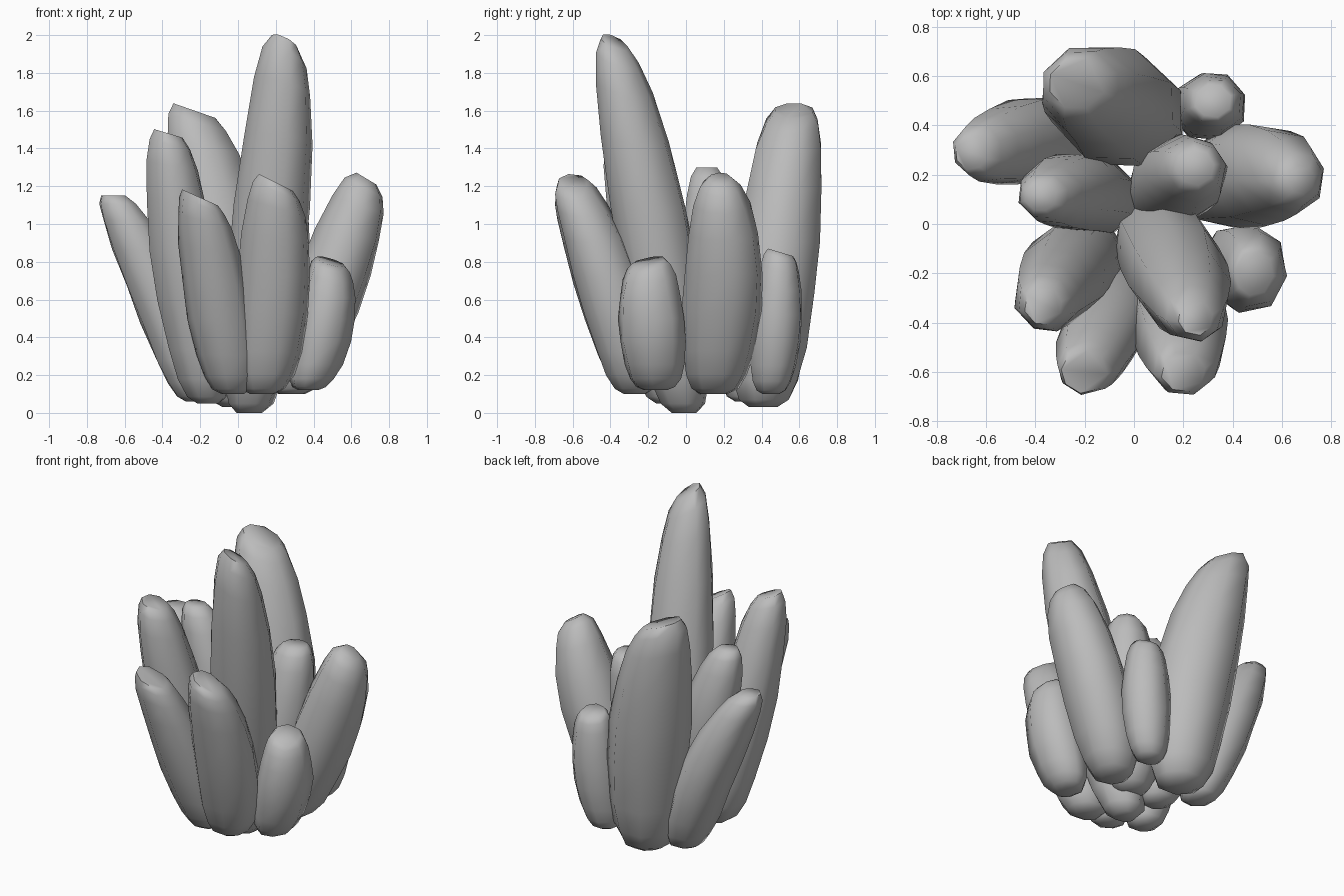
import bpy, math, random

cube = bpy.data.objects.get("Cube")
if cube:
    bpy.data.objects.remove(cube, do_unlink=True)
random.seed(7)

stone = bpy.data.materials.new("grey_crystal")
stone.use_nodes = True
grey = (0.5, 0.5, 0.5, 1)
stone.diffuse_color = grey
stone.node_tree.nodes["Principled BSDF"].inputs["Base Color"].default_value = grey

SIDES = 8
# Shared barrel profile: (fraction of height, fraction of radius)
PROFILE = [(0, .34), (.025, .6), (.09, .79), (.2, .93), (.38, 1.02), (.56, 1.02),
           (.74, .91), (.88, .75), (.96, .58), (1, .36)]


def bend(a, b, c, t):
    """Smooth path through a, b and c at t = 0, 0.5 and 1."""
    return a * (2*t - 1) * (t - 1) + 4*b*t*(1 - t) + c*t*(2*t - 1)


def crystal(name, z, base, mid, tip, radius, tilt=(0, 0), blunt=0):
    """Bent, tapered prism with a slanted tip; blunt widens (or narrows) the tip."""
    turn = random.uniform(0, math.tau / SIDES)
    angles = [turn + math.tau * (i + random.uniform(-.12, .12)) / SIDES for i in range(SIDES)]
    verts, faces = [], []
    for t, r in PROFILE:
        if t > .6:
            r += (1 - r) * blunt
        cx, cy = (bend(base[k], mid[k], tip[k], t) for k in (0, 1))
        for a in angles:
            wobble = r * random.uniform(.98, 1.04)
            dx = radius[0] * wobble * math.cos(a)
            dy = radius[1] * wobble * math.sin(a)
            slant = (tilt[0] * dx + tilt[1] * dy) * t**4
            verts.append((cx + dx, cy + dy, z[0] + t * (z[1] - z[0]) + slant))
    for row in range(len(PROFILE) - 1):
        for i in range(SIDES):
            j = (i + 1) % SIDES
            lo, hi = row * SIDES, (row + 1) * SIDES
            faces.append((lo + i, lo + j, hi + j, hi + i))
    faces.append(tuple(reversed(range(SIDES))))
    faces.append(tuple(range(len(verts) - SIDES, len(verts))))
    mesh = bpy.data.meshes.new(name)
    mesh.from_pydata(verts, [], faces)
    mesh.materials.append(stone)
    obj = bpy.data.objects.new(name, mesh)
    bpy.context.collection.objects.link(obj)
    bpy.ops.object.select_all(action='DESELECT')
    obj.select_set(True)
    bpy.context.view_layer.objects.active = obj
    bpy.ops.object.shade_smooth_by_angle(angle=math.radians(68))


# Tall crystals
crystal("tall_crystal", (0, 1.96), (.06, -.01), (.17, -.18), (.25, -.38), (.2, .2), (-.5, -.4))
crystal("back_crystal", (.03, 1.6), (0, .41), (-.07, .48), (-.23, .57), (.25, .23), (-.35, 0), .15)
crystal("left_front_crystal", (.05, 1.48), (-.16, -.1), (-.28, -.2), (-.37, -.33), (.175, .18), (-.3, 0), .12)

# Middle crystals
crystal("left_back_crystal", (.06, 1.15), (-.22, .32), (-.4, .34), (-.66, .29), (.17, .18), (0, 0), .05)
crystal("inner_left_crystal", (.1, 1.3), (-.1, .08), (-.22, .13), (-.38, .11), (.18, .16))
crystal("inner_right_crystal", (.1, 1.16), (.1, .1), (.18, .18), (.25, .23), (.18, .17), (0, 0), .1)
crystal("front_left_crystal", (.1, 1.14), (-.03, -.27), (-.11, -.41), (-.2, -.6), (.17, .16), (-.45, 0), .3)
crystal("front_right_crystal", (.1, 1.22), (.13, -.27), (.185, -.4), (.2, -.6), (.195, .18), (-.5, 0), .15)
crystal("right_crystal", (.1, 1.24), (.29, .15), (.49, .2), (.68, .18), (.19, .21), (-.6, 0), -.12)

# Small crystals
crystal("small_right_crystal", (.12, .8), (.37, -.16), (.46, -.18), (.49, -.2), (.15, .175), (-.3, .2), .25)
crystal("small_back_crystal", (.1, .85), (.26, .45), (.31, .48), (.32, .5), (.145, .13), (0, -.3), .25)
